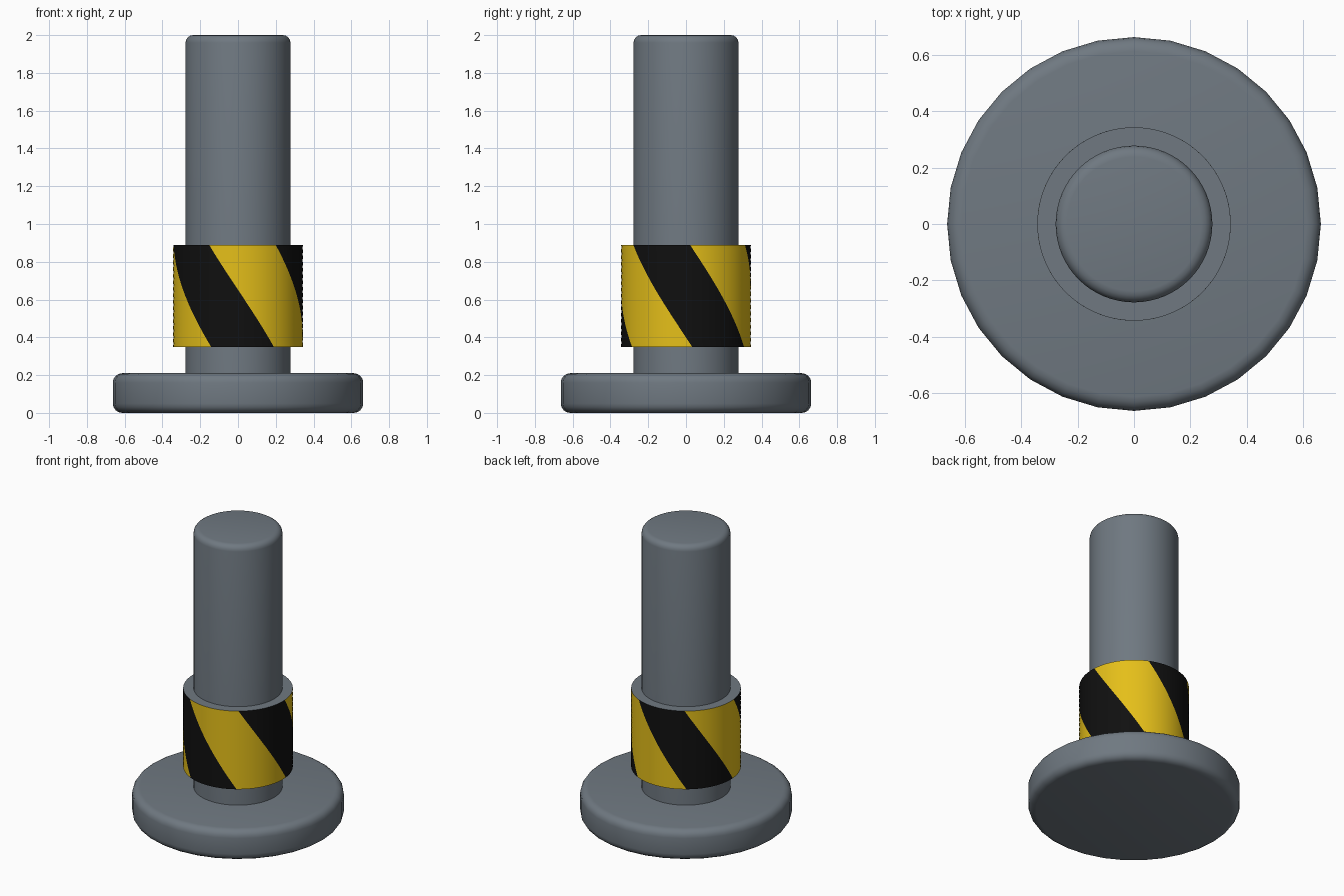
import bpy, bmesh, math

if "Cube" in bpy.data.objects:
    bpy.data.objects.remove(bpy.data.objects["Cube"])


def material(name, rgb):
    m = bpy.data.materials.new(name)
    m.diffuse_color = (*rgb, 1.0)
    m.use_nodes = True
    m.node_tree.nodes["Principled BSDF"].inputs["Base Color"].default_value = m.diffuse_color
    return m


GREY = material("slate grey", (0.16, 0.19, 0.22))
YELLOW = material("warning yellow", (0.78, 0.52, 0.01))
BLACK = material("stripe black", (0.005, 0.005, 0.005))


def finish(bm, name, mats):
    bmesh.ops.recalc_face_normals(bm, faces=bm.faces)
    me = bpy.data.meshes.new(name)
    bm.to_mesh(me)
    bm.free()
    for m in mats:
        me.materials.append(m)
    ob = bpy.data.objects.new(name, me)
    bpy.context.collection.objects.link(ob)
    bpy.ops.object.select_all(action='DESELECT')
    ob.select_set(True)
    bpy.context.view_layer.objects.active = ob
    bpy.ops.object.shade_smooth_by_angle(angle=math.radians(35))
    return ob


def rounded_cylinder(name, r, z0, z1, sides, bevel, round_bottom):
    bm = bmesh.new()
    bmesh.ops.create_cone(bm, cap_ends=True, segments=sides, radius1=r, radius2=r, depth=z1 - z0)
    bmesh.ops.translate(bm, verts=bm.verts, vec=(0, 0, (z0 + z1) / 2))
    mid = (z0 + z1) / 2
    rims = [e for e in bm.edges
            if abs(e.verts[0].co.z - e.verts[1].co.z) < 1e-5
            and (round_bottom or e.verts[0].co.z > mid)]
    bmesh.ops.bevel(bm, geom=rims, offset=bevel, segments=4, profile=0.5, affect='EDGES')
    return finish(bm, name, [GREY])


# Foot plate and post
rounded_cylinder("base_plate", 0.663, 0.0, 0.21, 32, 0.05, True)
rounded_cylinder("post", 0.278, 0.15, 2.0, 64, 0.04, False)

# Striped collar: columns twist by 60 degrees from top to bottom, three yellow and three black stripes
R_OUT, R_IN, Z0, Z1, ROWS, N = 0.343, 0.27, 0.35, 0.89, 16, 16
YELLOW_START, YELLOW_WIDTH, TWIST = -116.5, 62.0, 60.0
angles, colours = [], []
for k in range(3):
    start = YELLOW_START + 120 * k
    for offset, width, mat in ((0, YELLOW_WIDTH, 1), (YELLOW_WIDTH, 120 - YELLOW_WIDTH, 2)):
        for i in range(N):
            angles.append(start + offset + width * i / N)
            colours.append(mat)


def ring(bm, r, t):
    z = Z1 + (Z0 - Z1) * t
    return [bm.verts.new((r * math.cos(math.radians(a + TWIST * t)),
                          r * math.sin(math.radians(a + TWIST * t)), z)) for a in angles]


bm = bmesh.new()
rings = [ring(bm, R_IN, 0)] + [ring(bm, R_OUT, j / ROWS) for j in range(ROWS + 1)] + [ring(bm, R_IN, 1)]
count = len(angles)
for j in range(len(rings) - 1):
    wall = 0 < j < len(rings) - 2
    for i in range(count):
        n = (i + 1) % count
        f = bm.faces.new((rings[j][i], rings[j + 1][i], rings[j + 1][n], rings[j][n]))
        f.material_index = colours[i] if wall else 0
finish(bm, "striped_collar", [GREY, YELLOW, BLACK])
